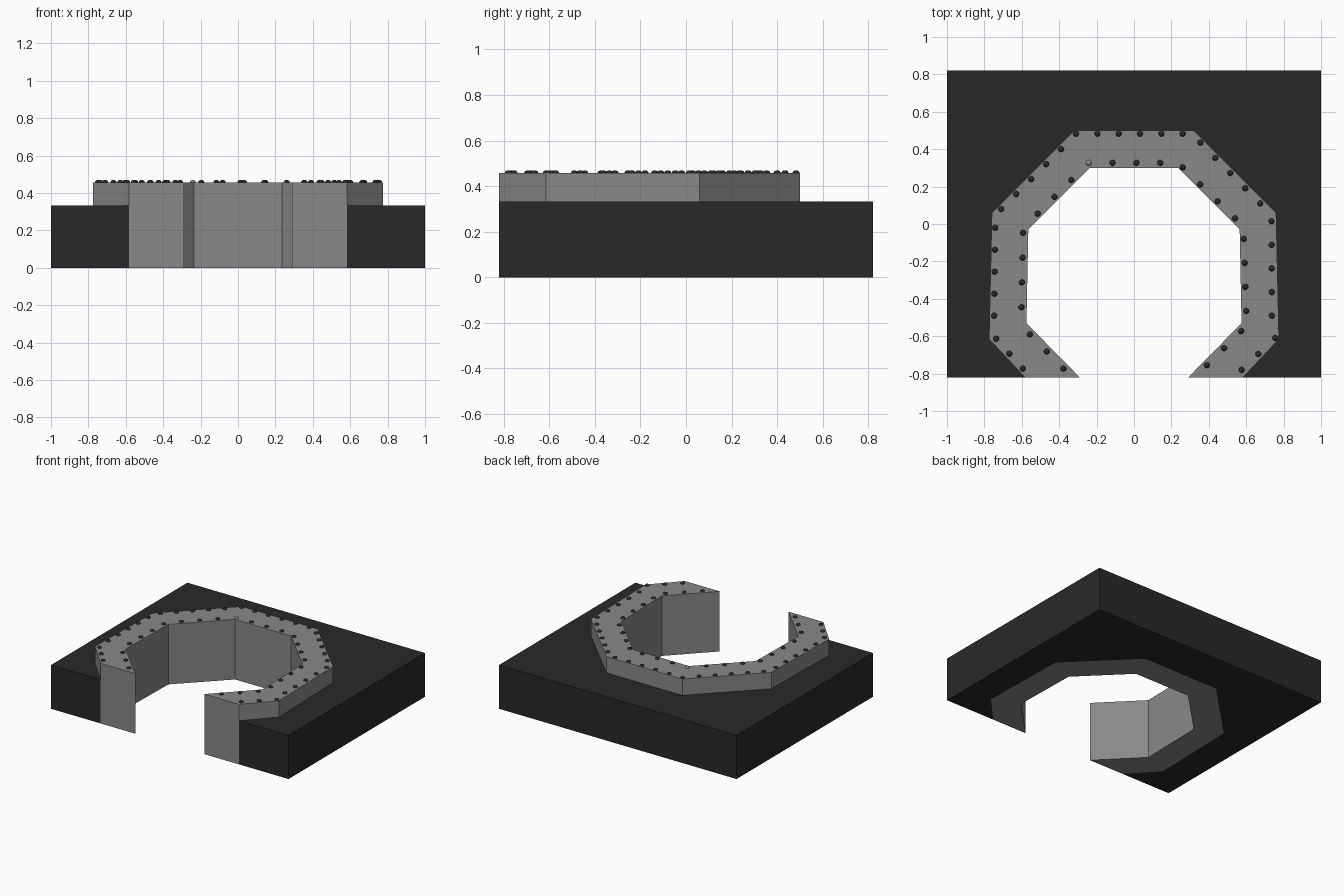
import bpy, bmesh
from mathutils import Vector, Matrix

if "Cube" in bpy.data.objects:
    bpy.data.objects.remove(bpy.data.objects["Cube"])

BASE_H, RING_H, FRONT = 0.333, 0.457, -0.82


def material(name, v):
    m = bpy.data.materials.new(name)
    m.diffuse_color = (v, v, v, 1)
    m.use_nodes = True
    m.node_tree.nodes["Principled BSDF"].inputs["Base Color"].default_value = m.diffuse_color
    return m


dark = material("dark", 0.022)
grey = material("mid_grey", 0.25)


def finish(name, bm, mat):
    bmesh.ops.recalc_face_normals(bm, faces=bm.faces)
    me = bpy.data.meshes.new(name)
    bm.to_mesh(me)
    bm.free()
    me.materials.append(mat)
    ob = bpy.data.objects.new(name, me)
    bpy.context.collection.objects.link(ob)
    return ob


def prism(name, outline, height, mat):
    bm = bmesh.new()
    face = bm.faces.new([bm.verts.new((x, y, 0)) for x, y in outline])
    up = bmesh.ops.extrude_face_region(bm, geom=[face])["geom"]
    verts = [g for g in up if isinstance(g, bmesh.types.BMVert)]
    bmesh.ops.translate(bm, verts=verts, vec=(0, 0, height))
    return finish(name, bm, mat)


def mirrored(half):
    # right half from front to back, then the left half back to front
    return half + [(-x, y) for x, y in reversed(half)]


outer = mirrored([(0.583, FRONT), (0.775, -0.615), (0.76, 0.06), (0.32, 0.5)])
inner = mirrored([(0.29, FRONT), (0.575, -0.53), (0.565, -0.03), (0.235, 0.3)])

# Slab with a notch that holds the ring, and the open eight-sided ring
prism("base_slab", [(1, FRONT), (1, 0.82), (-1, 0.82), (-1, FRONT)] + outer[::-1],
      BASE_H, dark)
prism("octagonal_ring", outer + inner[::-1], RING_H, grey)

# Rivet rows: start, end, count
rows = [
    # outer edge
    ((-0.31, 0.483), (0.26, 0.483), 6),
    ((-0.39, 0.40), (-0.71, 0.08), 5),
    ((-0.742, -0.02), (-0.748, -0.49), 5),
    ((-0.737, -0.613), (-0.595, -0.773), 3),
    ((0.355, 0.435), (0.675, 0.11), 5),
    ((0.735, 0.015), (0.737, -0.49), 5),
    ((0.755, -0.61), (0.575, -0.78), 3),
    # inner edge
    ((-0.115, 0.327), (0.14, 0.327), 3),
    ((0.26, 0.303), (0.54, 0.03), 4),
    ((0.587, -0.08), (0.60, -0.465), 4),
    ((0.573, -0.573), (0.39, -0.755), 3),
    ((-0.335, 0.235), (-0.515, 0.055), 3),
    ((-0.593, -0.047), (-0.602, -0.445), 4),
    ((-0.557, -0.59), (-0.377, -0.773), 3),
]


def rivets(name, points, mat):
    bm = bmesh.new()
    for p in points:
        mtx = Matrix.Translation((p.x, p.y, RING_H)) @ Matrix.Diagonal((1, 1, 0.8, 1))
        bmesh.ops.create_uvsphere(bm, u_segments=12, v_segments=8, radius=0.016, matrix=mtx)
    ob = finish(name, bm, mat)
    for f in ob.data.polygons:
        f.use_smooth = True


rivets("rivets", [Vector(a).lerp(Vector(b), i / (n - 1))
                  for a, b, n in rows for i in range(n)], dark)
rivets("grey_rivet", [Vector((-0.242, 0.327))], grey)
